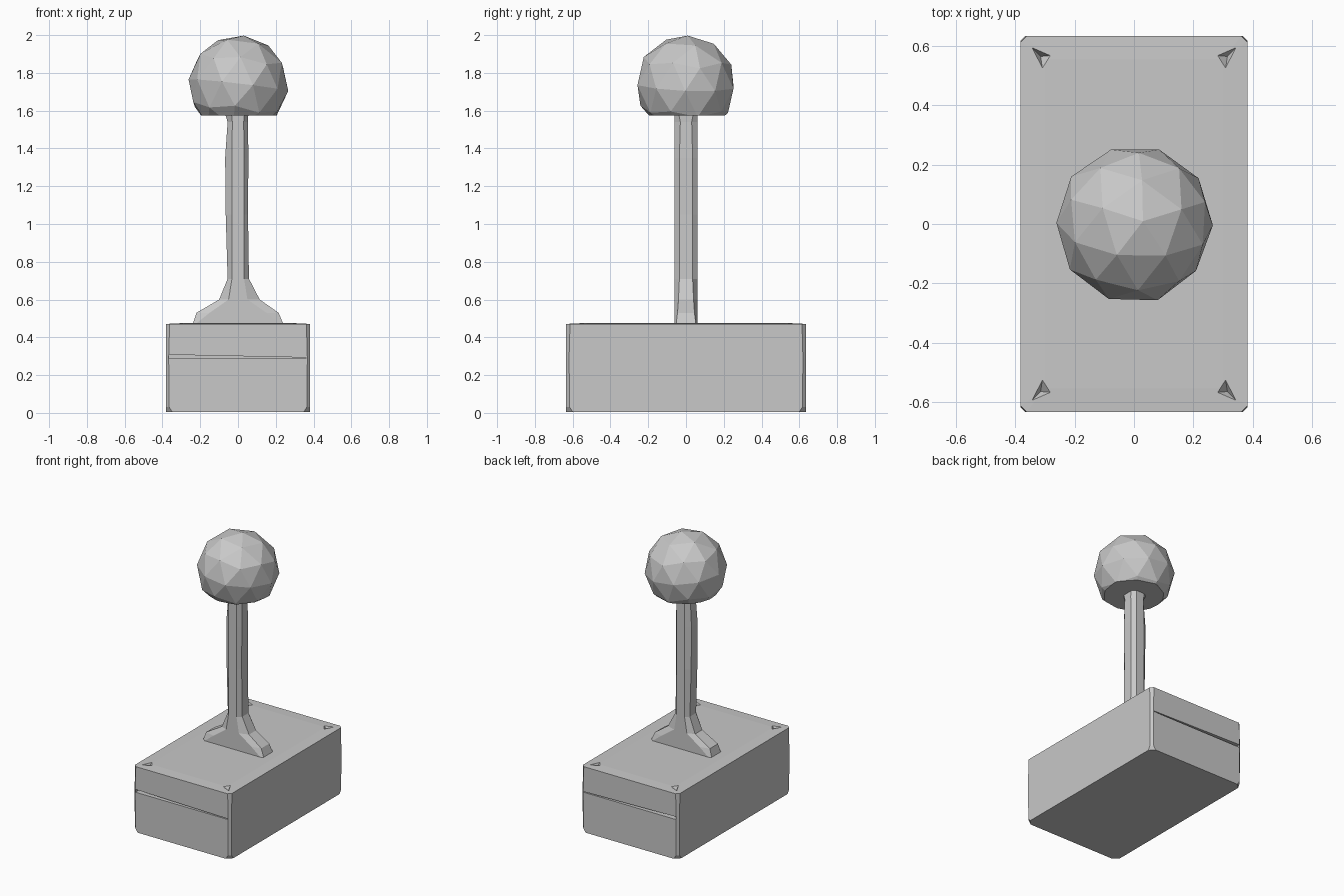
import bpy, bmesh, random
from mathutils import Vector, Matrix

random.seed(4)
cube = bpy.data.objects.get("Cube")
if cube:
    bpy.data.objects.remove(cube, do_unlink=True)

grey = bpy.data.materials.new("plain grey")
grey.use_nodes = True
colour = (0.58, 0.58, 0.58, 1)
grey.diffuse_color = colour
grey.node_tree.nodes["Principled BSDF"].inputs["Base Color"].default_value = colour

HX, HY = 0.382, 0.634
SEAM, TOP = 0.288, 0.475


def finish(bm, name):
    bmesh.ops.recalc_face_normals(bm, faces=bm.faces[:])
    mesh = bpy.data.meshes.new(name)
    bm.to_mesh(mesh)
    bm.free()
    mesh.materials.append(grey)
    obj = bpy.data.objects.new(name, mesh)
    bpy.context.collection.objects.link(obj)
    return obj


def octagon(z, clip):
    """Rectangle outline with clipped corners."""
    return [(sx * (HX - dx), sy * (HY - dy), z) for sx in (-1, 1) for sy in (-1, 1)
            for dx, dy in ((clip, 0), (0, clip))]


def hull(bm, points):
    verts = [bm.verts.new(p) for p in points]
    bmesh.ops.convex_hull(bm, input=verts)


def cut(obj, cutter):
    cutter.hide_render = True
    mod = obj.modifiers.new("cut", 'BOOLEAN')
    mod.operation, mod.solver, mod.object = 'DIFFERENCE', 'EXACT', cutter
    bpy.context.view_layer.objects.active = obj
    bpy.ops.object.modifier_apply(modifier=mod.name)
    bpy.data.objects.remove(cutter, do_unlink=True)


# Lower box, with its bottom corners clipped
bm = bmesh.new()
hull(bm, octagon(0.004, 0.035) + octagon(0.03, 0.018) + octagon(SEAM, 0.015))
finish(bm, "lower_box")

# Lid: a flat panel inside a barely lower rim
bm = bmesh.new()
panel = [(x, y, TOP) for x in (-0.3, 0.3) for y in (-0.555, 0.555)]
hull(bm, octagon(SEAM, 0.015) + octagon(TOP - 0.004, 0.02) + panel)
lid = finish(bm, "lid")

# Dented corners and the tapering slots at front and back
bm = bmesh.new()
for sx in (-1, 1):
    for sy in (-1, 1):
        plan = [(0.366, 0.618), (0.26, 0.57), (0.305, 0.50)]
        points = [(sx * x, sy * y, TOP + 0.02) for x, y in plan]
        hull(bm, points + [(sx * 0.315, sy * 0.565, TOP - 0.03)])
for sy in (-1, 1):
    hull(bm, [(x, sy * y, z) for y in (0.60, 0.65)
              for x, z in ((-0.365, SEAM - 0.02), (-0.365, SEAM + 0.02),
                           (0.36, SEAM - 0.02), (0.36, SEAM + 0.005))])
cut(lid, finish(bm, "cutter"))

# Stalk: rings of (height, left reach, right reach, half width of front, half depth at ends)
rings = [
    (0.47, 0.24, 0.24, 0.225, 0.052),
    (0.53, 0.22, 0.215, 0.15, 0.045),
    (0.60, 0.10, 0.115, 0.05, 0.04),
    (0.71, 0.055, 0.058, 0.032, 0.035),
    (1.05, 0.065, 0.053, 0.032, 0.035),
    (1.35, 0.068, 0.055, 0.032, 0.035),
    (1.54, 0.055, 0.053, 0.03, 0.03),
    (1.59, 0.07, 0.055, 0.035, 0.04),
]
bm = bmesh.new()
loops = []
for z, left, right, flat, end in rings:
    ring = [(-left, -end), (-flat, -0.062), (flat, -0.062), (right, -end),
            (right, end), (flat, 0.062), (-flat, 0.062), (-left, end)]
    loops.append([bm.verts.new((x, y, z)) for x, y in ring])
for a, b in zip(loops, loops[1:]):
    for i in range(8):
        j = (i + 1) % 8
        bm.faces.new((a[i], a[j], b[j], b[i]))
bm.faces.new(loops[0])
bm.faces.new(loops[-1])
finish(bm, "stalk")

# Faceted ball with a flat underside
bm = bmesh.new()
bmesh.ops.create_icosphere(bm, subdivisions=2, radius=0.266)
bmesh.ops.rotate(bm, verts=bm.verts[:], matrix=Matrix.Rotation(0.3, 3, 'Z') @ Matrix.Rotation(0.12, 3, 'Y'))
for v in bm.verts:
    v.co *= random.uniform(0.985, 1.015)
    v.co.z += 1.735
cutaway = bmesh.ops.bisect_plane(bm, geom=bm.verts[:] + bm.edges[:] + bm.faces[:],
                                 plane_co=Vector((0, 0, 1.575)), plane_no=Vector((0, 0, -1)),
                                 clear_outer=True)
bmesh.ops.contextual_create(bm, geom=[g for g in cutaway['geom_cut'] if isinstance(g, bmesh.types.BMEdge)])
finish(bm, "ball")
